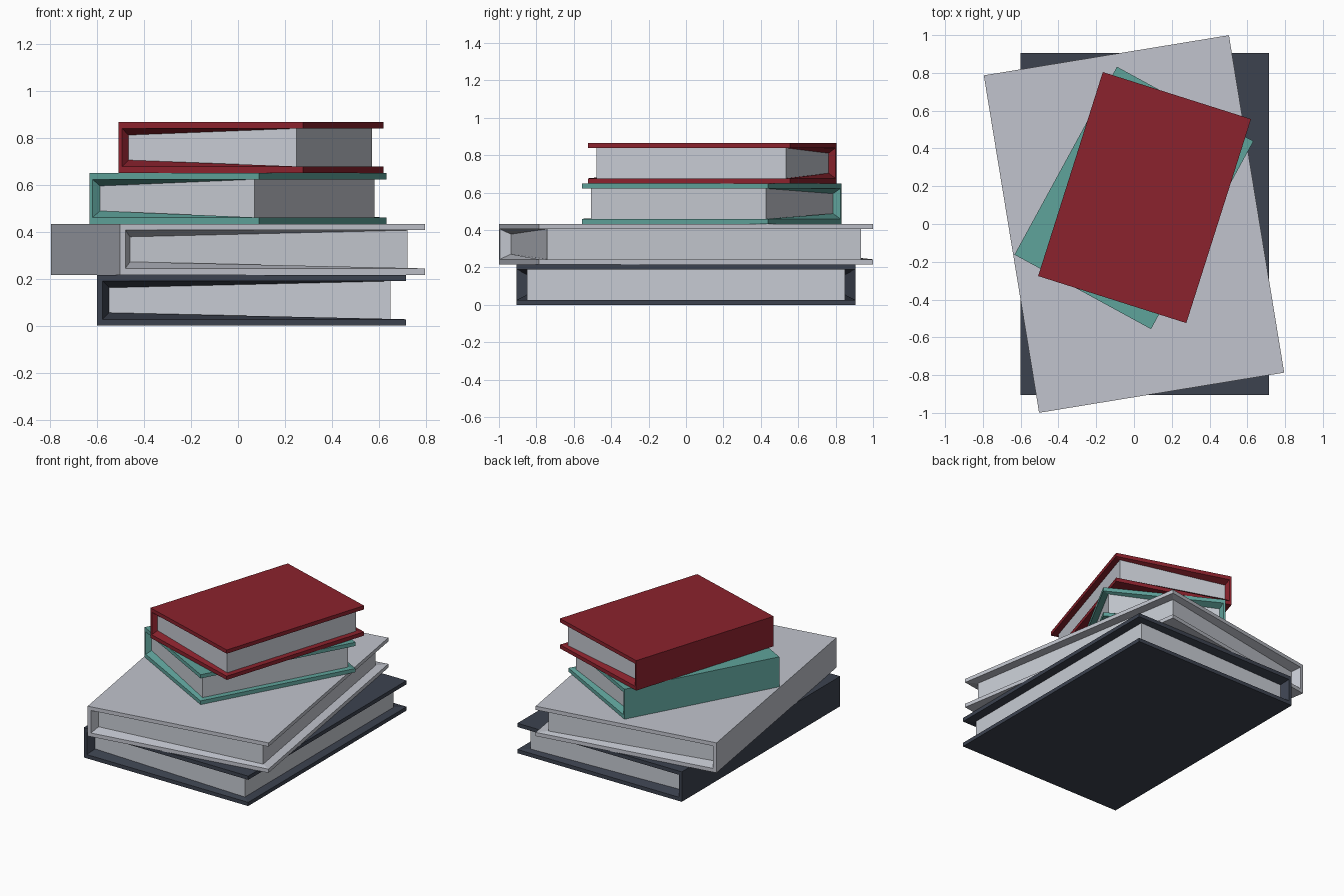
import bpy, bmesh, math
from mathutils import Matrix

if "Cube" in bpy.data.objects:
    bpy.data.objects.remove(bpy.data.objects["Cube"])


def material(name, rgb):
    def lin(c):
        c /= 255
        return c / 12.92 if c <= 0.04045 else ((c + 0.055) / 1.055) ** 2.4
    m = bpy.data.materials.new(name)
    m.diffuse_color = (*[lin(c) for c in rgb], 1)
    m.use_nodes = True
    m.node_tree.nodes["Principled BSDF"].inputs["Base Color"].default_value = m.diffuse_color
    return m


paper = material("paper", (199, 203, 211))
H = 0.2165            # thickness of every book
LO, HI = 0.027, H - 0.027   # inner faces of the two covers


def book(name, cover, level, centre, angle, scale):
    bm = bmesh.new()
    x0, x1, y1 = -0.6575, 0.6575, 0.905      # outer size, spine at -x
    xr, xp, xf, yp = x0 + 0.024, x0 + 0.052, x1 - 0.065, 0.85
    dip = 0.028                              # recess tapers towards the spine

    def face(pts, mat=0):
        f = bm.faces.new([bm.verts.new(p) for p in pts])
        f.material_index = mat

    # spine and page fore-edge
    face([(x0, -y1, 0), (x0, -y1, H), (x0, y1, H), (x0, y1, 0)])
    face([(xf, -yp, LO), (xf, yp, LO), (xf, yp, HI), (xf, -yp, HI)], 1)

    # covers: outside, free edge, inner lip
    for out, inn in ((0, LO), (H, HI)):
        face([(x0, -y1, out), (x1, -y1, out), (x1, y1, out), (x0, y1, out)])
        face([(x1, -y1, out), (x1, y1, out), (x1, y1, inn), (x1, -y1, inn)])
        face([(x1, -y1, inn), (x1, y1, inn), (xf, yp, inn), (xf, -yp, inn)])

    # both ends: C-shaped rim, sloped recess, page face
    for s in (-1, 1):
        a, b = s * y1, s * yp
        outer = [(x1, a, 0), (x0, a, 0), (x0, a, H), (x1, a, H)]
        rim = [(x1, a, LO), (xr, a, LO), (xr, a, HI), (x1, a, HI)]
        page = [(xf, b, LO), (xp, b, LO + dip), (xp, b, HI - dip), (xf, b, HI)]
        for i in range(3):
            face([outer[i], outer[i + 1], rim[i + 1], rim[i]])
            face([rim[i], rim[i + 1], page[i + 1], page[i]])
        face(page, 1)

    bmesh.ops.remove_doubles(bm, verts=bm.verts, dist=1e-5)
    bmesh.ops.recalc_face_normals(bm, faces=bm.faces)
    bm.transform(Matrix.Translation((*centre, level * H))
                 @ Matrix.Rotation(math.radians(angle), 4, 'Z')
                 @ Matrix.Diagonal((scale, scale, 1, 1)))
    me = bpy.data.meshes.new(name)
    bm.to_mesh(me)
    bm.free()
    me.materials.append(cover)
    me.materials.append(paper)
    bpy.context.collection.objects.link(bpy.data.objects.new(name, me))


# the stack, bottom to top
book("navy_book", material("navy", (60, 66, 79)), 0, (0.0575, 0), 0, 1)
book("grey_book", material("light_grey", (193, 196, 205)), 1, (0, 0), 9.3, 1)
book("teal_book", material("teal", (95, 163, 155)), 2, (0, 0.138), -28.6, 0.626)
book("red_book", material("red", (139, 34, 45)), 3, (0.056, 0.14), -17.6, 0.626)
